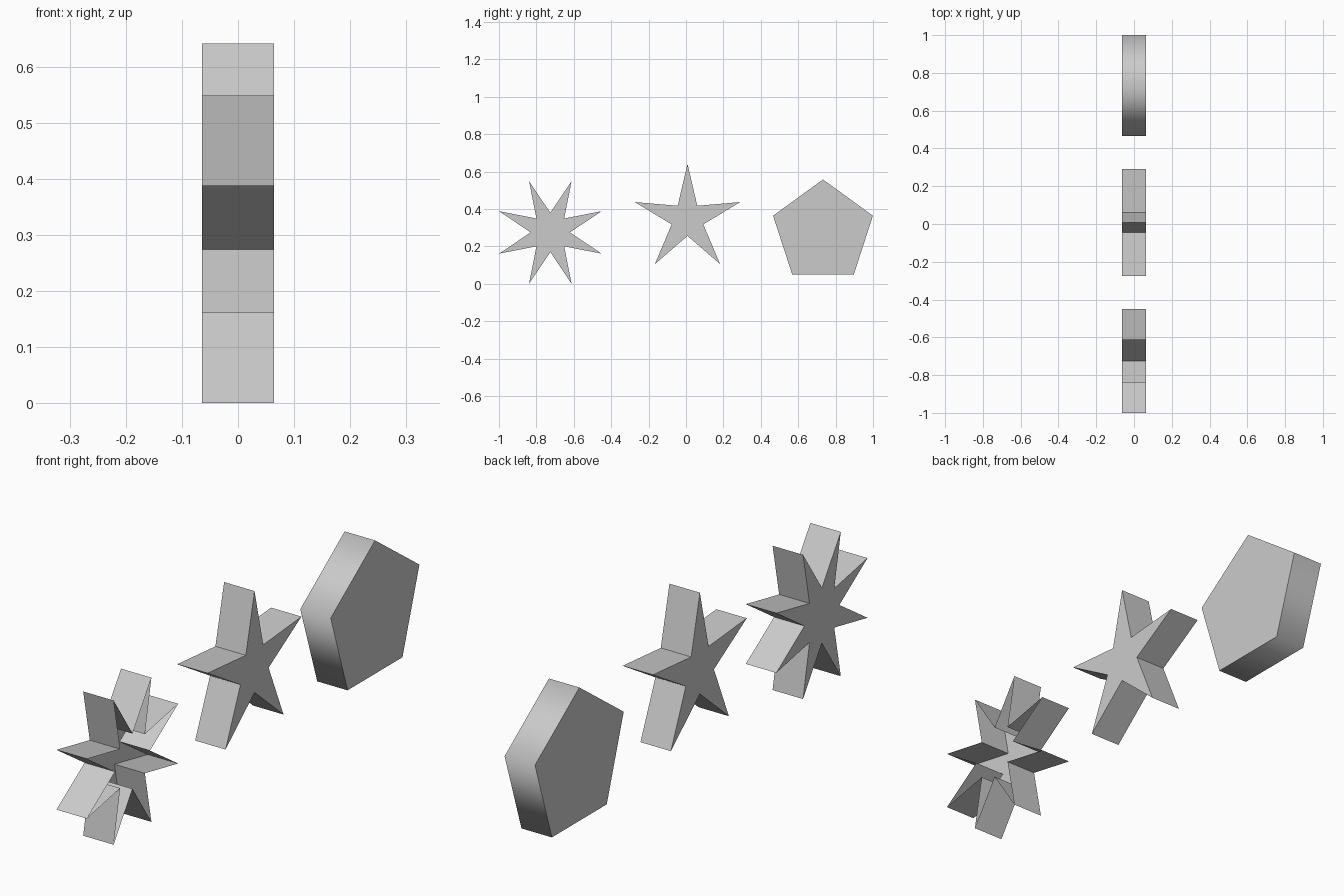
import bpy
import bmesh
from math import sin, cos, pi

if "Cube" in bpy.data.objects:
    bpy.data.objects.remove(bpy.data.objects["Cube"])

HALF = 0.064  # half thickness along x


def outline(y, z, radii, count, start):
    """Closed outline in the y-z plane, cycling through the given radii."""
    pts = []
    for i in range(count):
        a = start + 2 * pi * i / count
        r = radii[i % len(radii)]
        pts.append((y + r * cos(a), z + r * sin(a)))
    return pts


def prism(name, pts, front_cap=True, smooth_walls=False):
    """Extrude an outline along x; the +x cap can be left open."""
    bm = bmesh.new()
    back = [bm.verts.new((-HALF, y, z)) for y, z in pts]
    front = [bm.verts.new((HALF, y, z)) for y, z in pts]
    bm.faces.new(back[::-1])
    if front_cap:
        bm.faces.new(front)
    n = len(pts)
    for i in range(n):
        j = (i + 1) % n
        wall = bm.faces.new((back[i], back[j], front[j], front[i]))
        wall.smooth = smooth_walls
    mesh = bpy.data.meshes.new(name)
    bm.to_mesh(mesh)
    bm.free()
    obj = bpy.data.objects.new(name, mesh)
    bpy.context.collection.objects.link(obj)
    return obj


# Eight-pointed star, open on its +x side
prism("eight_point_star",
      outline(-0.7255, 0.2745, (0.297, 0.105), 16, pi / 8), front_cap=False)

# Five-pointed star
prism("five_point_star",
      outline(0.008, 0.345, (0.2965, 0.089), 10, pi / 2))

# Pentagon block with softly shaded rim
prism("pentagon_block",
      outline(0.7325, 0.277, (0.2805,), 5, pi / 2), smooth_walls=True)
